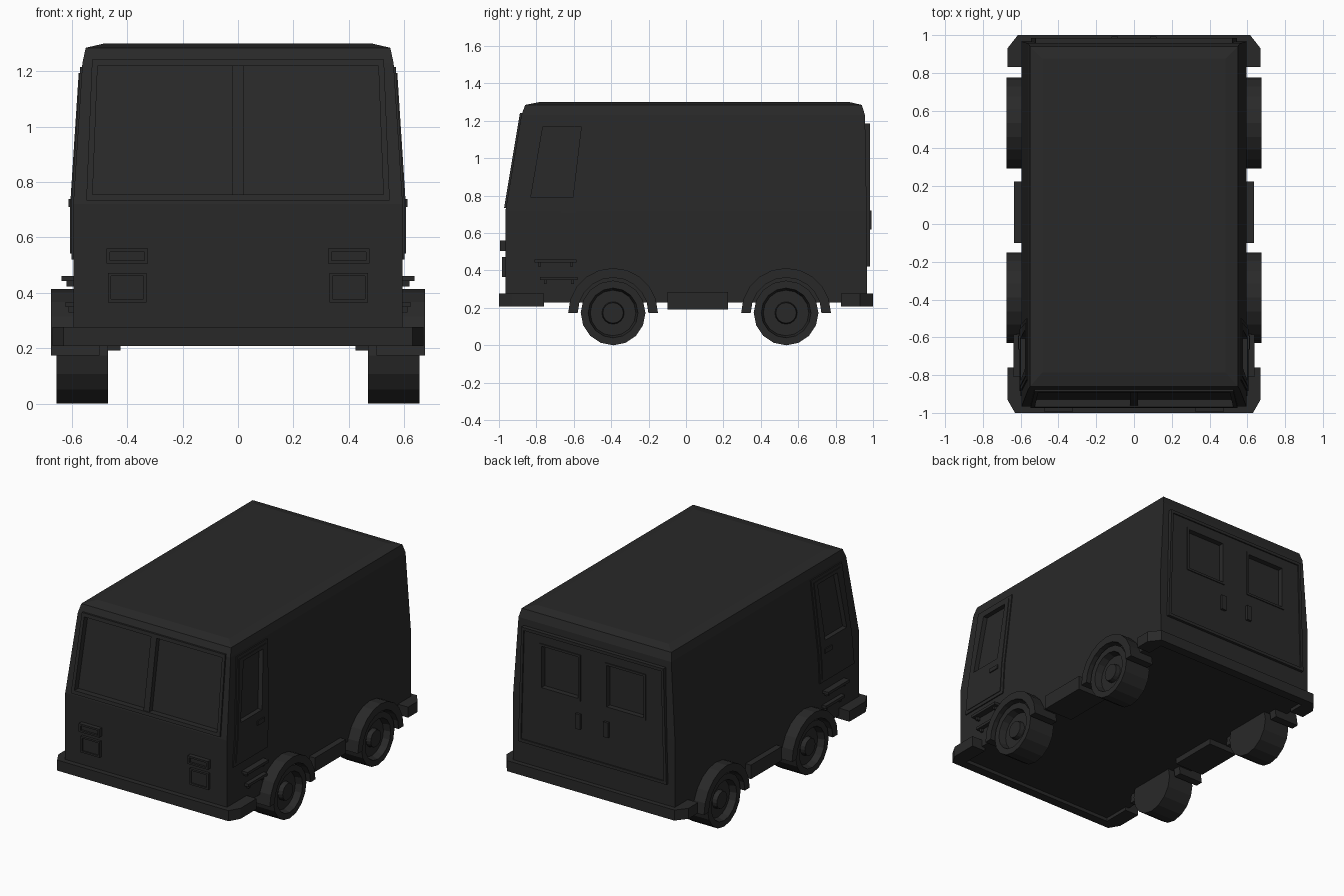
import bpy, bmesh, math

if "Cube" in bpy.data.objects:
    bpy.data.objects.remove(bpy.data.objects["Cube"])

mat = bpy.data.materials.new("dark_paint")
mat.diffuse_color = (0.022, 0.022, 0.022, 1)
mat.use_nodes = True
mat.node_tree.nodes["Principled BSDF"].inputs["Base Color"].default_value = mat.diffuse_color


def make(name, verts, faces, mirror=False):
    me = bpy.data.meshes.new(name)
    me.from_pydata(verts, [], faces)
    bm = bmesh.new()
    bm.from_mesh(me)
    bmesh.ops.recalc_face_normals(bm, faces=bm.faces)
    bm.to_mesh(me)
    bm.free()
    me.materials.append(mat)
    ob = bpy.data.objects.new(name, me)
    bpy.context.collection.objects.link(ob)
    if mirror:
        m = ob.modifiers.new("mirror", "MIRROR")
        m.use_mirror_merge = False
    return ob


def prism(name, outline, surf, d0, d1, hole=None, mirror=False):
    """Extrude a 2D outline from depth d0 to d1 on a surface, with an optional matching hole."""
    n = len(outline)
    loops = [[surf(u, v, d) for u, v in pts]
             for pts in ([outline, hole] if hole else [outline]) for d in (d0, d1)]
    verts = [p for l in loops for p in l]

    def bridge(a, b):
        return [(a * n + i, a * n + (i + 1) % n, b * n + (i + 1) % n, b * n + i) for i in range(n)]
    if hole:
        faces = bridge(0, 1) + bridge(1, 3) + bridge(3, 2) + bridge(2, 0)
    else:
        faces = bridge(0, 1) + [tuple(range(n)), tuple(range(n, 2 * n))]
    return make(name, verts, faces, mirror)


def rect(u0, u1, v0, v1):
    return [(u0, v0), (u1, v0), (u1, v1), (u0, v1)]


# Surfaces of the van on which the details sit
def half_width(z):
    return 0.595 - max(0, z - 0.72) * 0.0647

def side(u, v, d):
    return (half_width(v) + d, u, v)

def nose(u, v, d):
    return (u, -0.965 - d, v)

def screen(u, v, d):
    return (u, -0.965 + (v - 0.72) / 6 - d, v)

def rear(u, v, d):
    return (u, 0.963 + d, v)

def plan(u, v, d):
    return (u, v, d)


# Body shell: stacked rectangular sections (z, half width, front y, back y)
levels = [(0.23, 0.595, -0.965, 0.968), (0.72, 0.595, -0.965, 0.966),
          (1.23, 0.562, -0.88, 0.957), (1.285, 0.55, -0.86, 0.94), (1.30, 0.485, -0.785, 0.875)]
verts, faces = [], [(0, 1, 2, 3), (16, 17, 18, 19)]
for k, (z, w, f, b) in enumerate(levels):
    verts += [(-w, f, z), (w, f, z), (w, b, z), (-w, b, z)]
    if k:
        faces += [(4*k - 4 + i, 4*k - 4 + (i + 1) % 4, 4*k + (i + 1) % 4, 4*k + i) for i in range(4)]
body = make("body", verts, faces)

# Rear door panel
rear_panel = prism("rear_panel", [(-.525, .44), (.525, .44), (.505, 1.165), (-.505, 1.165)],
                   rear, -0.01, 0.014)

# Window openings cut into the shell
glass = [(-.525, .755), (.525, .755), (.507, 1.22), (-.507, 1.22)]
door_glass = [(-.83, .79), (-.605, .79), (-.56, 1.17), (-.765, 1.17)]
rear_glass = rect(.105, .375, .82, 1.095)
cutters = [prism("windscreen_cutter", glass, screen, -0.03, 0.08),
           prism("door_window_cutter", door_glass, side, -0.02, 0.08, mirror=True),
           prism("rear_window_cutter", rear_glass, rear, -0.015, 0.08, mirror=True)]
for target, cuts in ((body, cutters), (rear_panel, cutters[2:])):
    for c in cuts:
        m = target.modifiers.new("cut", "BOOLEAN")
        m.operation, m.solver, m.object = "DIFFERENCE", "EXACT", c
    bpy.context.view_layer.objects.active = target
    for m in list(target.modifiers):
        bpy.ops.object.modifier_apply(modifier=m.name)
for c in cutters:
    bpy.data.objects.remove(c)

# Windscreen surround and centre post
prism("windscreen_frame", [(-.548, .733), (.548, .733), (.527, 1.243), (-.527, 1.243)],
      screen, -0.01, 0.01, hole=glass)
prism("windscreen_post", rect(-.021, .021, .75, 1.225), screen, -0.035, 0.003)

# Rear door surround, window frames and handles
prism("rear_frame", [(-.545, .42), (.545, .42), (.522, 1.185), (-.522, 1.185)], rear, -0.01, 0.022,
      hole=[(-.525, .44), (.525, .44), (.505, 1.165), (-.505, 1.165)])
prism("rear_window_frame", rect(.09, .39, .805, 1.11), rear, 0, 0.02, hole=rear_glass, mirror=True)
prism("rear_handle", rect(.085, .12, .62, .72), rear, 0, 0.03, mirror=True)


# Cab doors: two stacked layers, each split at the bend in the body side
def door_layer(name, inset, d):
    z0, z1, zb = 0.52 + inset, 1.215 - inset, 0.72
    front = lambda z: -.91 + (z - .52) * .1223 + inset
    back = lambda z: -.55 + (z - .52) * .0719 - inset
    corners = lambda a, b: [(front(a), a), (back(a), a), (back(b), b), (front(b), b)]
    prism(name + "_lower", corners(z0, zb), side, -0.01, d, mirror=True)
    prism(name + "_upper", corners(zb, z1), side, -0.01, d, hole=door_glass, mirror=True)

door_layer("door_frame", 0, 0.007)
door_layer("door_skin", 0.022, 0.011)
prism("door_handle", rect(-.665, -.59, .71, .738), side, 0, 0.018, mirror=True)

# Steps below the doors with their small brackets
for name, y0, y1, z, out in (("upper_step", -.81, -.585, .442, .042),
                             ("lower_step", -.78, -.58, .348, .028)):
    prism(name, rect(y0, y1, z, z + .018), side, -0.01, out, mirror=True)
    for y in (y0 + .02, y1 - .035):
        prism(name + "_bracket", rect(y, y + .015, z - .02, z), side, -0.01, out * .6, mirror=True)

# Headlights and lower lamps: frame with recessed lens
for name, (u0, u1, v0, v1), d in (("headlight", (.325, .475, .505, .56), .03),
                                  ("lower_lamp", (.33, .47, .365, .472), .018)):
    t = .012
    inner = rect(u0 + t, u1 - t, v0 + t, v1 - t)
    prism(name + "_frame", rect(u0, u1, v0, v1), nose, -0.01, d, hole=inner, mirror=True)
    prism(name + "_lens", inner, nose, -0.01, d * .55, mirror=True)

# Wrap-around bumpers with clipped corners
for name, s, end, cx in (("front_bumper", -1, .76, .63), ("rear_bumper", 1, .83, .615)):
    right = [(cx, 1), (.67, .93), (.67, end), (.57, end), (.57, .94)]
    pts = right + [(-x, y) for x, y in reversed(right)]
    prism(name, [(x, s * y) for x, y in pts], plan, .207, .277)

# Side skirts between the wheels
prism("side_skirt", rect(.425, .635, -.1, .225), plan, .192, .285, mirror=True)

# Wheels (turned profile of x, radius) and wheel arches
R, N = 0.173, 16
profile = [(.47, .0), (.47, R), (.655, R), (.655, .133), (.61, .122), (.61, .06), (.64, .055), (.64, .0)]
for end, yc in (("front", -.39), ("rear", .535)):
    verts = [(x, yc + r * math.sin(2 * math.pi * i / N), R - r * math.cos(2 * math.pi * i / N))
             for x, r in profile[1:-1] for i in range(N)]
    rings = len(profile) - 2
    faces = [(k*N + i, k*N + (i + 1) % N, (k + 1)*N + (i + 1) % N, (k + 1)*N + i)
             for k in range(rings - 1) for i in range(N)]
    faces += [tuple(range(N)), tuple(range((rings - 1) * N, rings * N))]
    make(end + "_wheel", verts, faces, mirror=True)
    arc = lambda r, c: [(yc + r * math.cos(math.pi * i / 10), R + r * math.sin(math.pi * i / 10)) for i in c]
    outline = arc(.24, range(11)) + arc(.189, range(10, -1, -1))
    prism(end + "_wheel_arch", outline, lambda u, v, d: (d, u, v), .5, .675, mirror=True)
